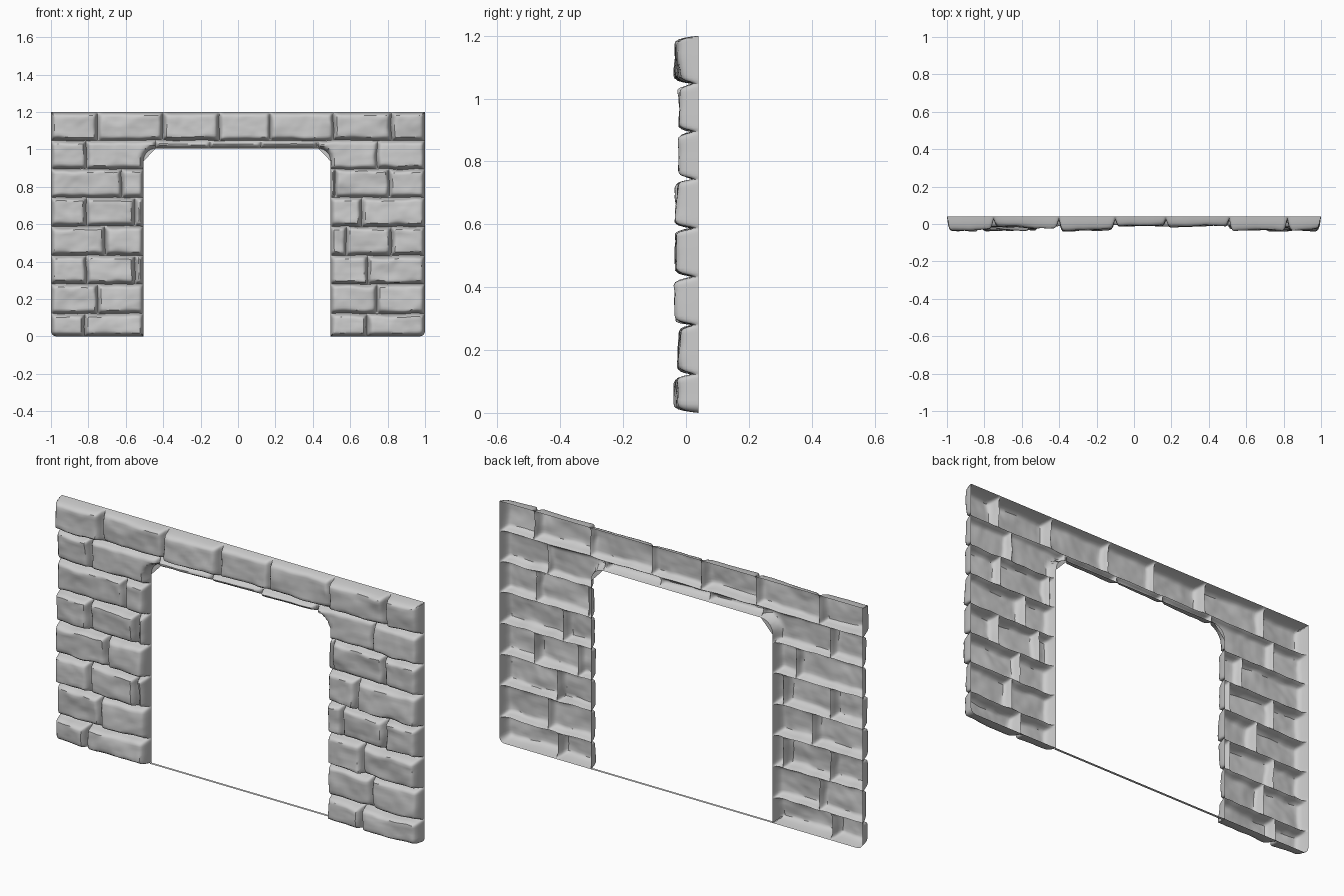
import bpy, bmesh, random
from math import hypot
from mathutils import Vector, noise

if "Cube" in bpy.data.objects:
    bpy.data.objects.remove(bpy.data.objects["Cube"])

random.seed(4)
BACK, GROOVE = 0.04, 0.022          # open back rim, bottom of mortar joints
L, R, TOP = -0.505, 0.495, 1.005    # doorway edges
ROWS = [0, 0.122, 0.28, 0.433, 0.588, 0.743, 0.895, 1.047, 1.2]


# Wall outline: rounded panel with a rounded doorway
def rounded_box(px, pz, hx, hz, r):
    qx, qz = abs(px) - hx + r, abs(pz) - hz + r
    return hypot(max(qx, 0), max(qz, 0)) + min(max(qx, qz), 0) - r


def outer(x, z):
    return -rounded_box(x, z - 2, 1, 2, 0.03)


def door(x, z):
    return rounded_box(x - (L + R) / 2, z + 1, (R - L) / 2, TOP + 1, 0.065)


def snap_inside(f, x, z):
    d, e = f(x, z), 1e-4
    if d >= 0:
        return x, z
    gx = (f(x + e, z) - f(x - e, z)) / (2 * e)
    gz = (f(x, z + e) - f(x, z - e)) / (2 * e)
    return x - d * gx, z - d * gz


def rise(d, r, p):
    return 1 - (1 - min(max(d / r, 0), 1)) ** p


def samples(a, b):
    edge = [0, 0.003, 0.007, 0.012, 0.019, 0.028]
    w = b - a
    if w < 0.066:
        return [a + w * t for t in (0, .06, .15, .28, .42, .58, .72, .85, .94, 1)]
    n = max(1, round((w - 0.056) / 0.014))
    mid = [a + 0.028 + (w - 0.056) * i / n for i in range(1, n)]
    return [a + e for e in edge] + mid + [b - e for e in reversed(edge)]


# One hollow, hewn brick face filling its cell; neighbours meet in the joint
def brick(bm, x0, x1, z0, z1, front):
    tx, tz = random.uniform(-.014, .014), random.uniform(-.012, .012)
    seed = random.uniform(0, 50)
    grid = []
    for z in samples(z0, z1):
        line = []
        for x in samples(x0, x1):
            px, pz = snap_inside(outer, x, z)
            px, pz = snap_inside(door, px, pz)
            d = max(0, min(outer(px, pz), door(px, pz), 1.2 - pz))
            # joint rounding on sides that are not the wall outline
            f = 1
            for dist, is_rim in ((x - x0, x0 in (-1, R)), (x1 - x, x1 in (1, L)),
                                 (z - z0, z0 in (0, TOP)), (z1 - z, z1 == 1.2)):
                if not is_rim:
                    r = 0.026 + 0.012 * noise.noise(Vector((x * 12, seed, z * 12)))
                    f *= rise(dist - 0.002, r, 3)
            y = front + tx * (x - x0 - (x1 - x0) / 2) / (x1 - x0) * 1.2
            y += tz * (z - (z0 + z1) / 2) / (z1 - z0)
            y += 0.007 * noise.noise(Vector((x * 9, seed, z * 14)))
            y += 0.003 * noise.noise(Vector((x * 25, seed, z * 35)))
            y = GROOVE + (max(y, -0.04) - GROOVE) * f
            y = BACK + (y - BACK) * rise(d, 0.034, 4)
            # slightly wandering joints
            k = 0.007 * min(1, d / 0.05)
            wx = k * noise.noise(Vector((px * 11, 3, pz * 11)))
            wz = k * noise.noise(Vector((px * 11, 9, pz * 11)))
            line.append(bm.verts.new((px + wx, y, pz + wz)))
        grid.append(line)
    for a, b in zip(grid, grid[1:]):
        for i in range(len(a) - 1):
            bm.faces.new((a[i], a[i + 1], b[i + 1], b[i]))


def finish(bm, name):
    bmesh.ops.remove_doubles(bm, verts=bm.verts, dist=0.0004)
    bmesh.ops.dissolve_degenerate(bm, edges=bm.edges, dist=0.0002)
    me = bpy.data.meshes.new(name)
    bm.to_mesh(me)
    bm.free()
    ob = bpy.data.objects.new(name, me)
    bpy.context.collection.objects.link(ob)
    bpy.ops.object.select_all(action='DESELECT')
    ob.select_set(True)
    bpy.context.view_layer.objects.active = ob
    bpy.ops.object.shade_smooth_by_angle(angle=0.7)


def course(bm, xs, z0, z1, fronts):
    for x0, x1, front in zip(xs, xs[1:], fronts):
        brick(bm, x0, x1, z0, z1, front)


# Side piers: vertical joints per course, bottom to top
LEFT = [[-.82], [-.75], [-.81, -.55], [-.71], [-.81, -.55], [-.62], [-.81]]
RIGHT = [[.69], [.745], [.69], [.58, .66], [.58, .82], [.52, .81], [.745]]
RIGHT[3], RIGHT[4] = [.58, .82], [.66]
LEFT[2], LEFT[3] = [-.81, -.55], [-.71]
# measured course order: the third and fourth right courses
RIGHT[2] = [.69]
FRONT = [-.034, -.02, -.03, -.032, -.03, -.02, -.02]
for name, joints, a, b in (("left_pier", LEFT, -1, L), ("right_pier", RIGHT, R, 1)):
    bm = bmesh.new()
    for i, js in enumerate(joints):
        lo, hi = a, b
        if i == 6:                      # top pier course wraps the doorway corner
            lo, hi = (-1, L + 0.065) if a == -1 else (R - 0.065, 1)
        xs = [lo] + js + [hi]
        fronts = [FRONT[i] + random.uniform(0, 0.014) for _ in xs]
        fronts[0 if a == -1 and i % 2 == 0 else len(js)] = FRONT[i]
        course(bm, xs, ROWS[i], ROWS[i + 1], fronts)
    finish(bm, name)

# Top course across the whole width
bm = bmesh.new()
course(bm, [-1, -.75, -.40, -.10, .17, .51, .82, 1], ROWS[7], 1.2,
       [-.03, -.016, -.033, -.01, -.012, -.031, -.027])
finish(bm, "top_course")

# Thin lintel strip over the doorway
bm = bmesh.new()
course(bm, [L + 0.065, -.15, .12, .42, R - 0.065], TOP, ROWS[7],
       [-.008, -.002, -.01, -.004])
finish(bm, "lintel")

# Narrow floor strip joining the piers
bm = bmesh.new()
bm.faces.new([bm.verts.new((x, y, 0)) for x, y in
              ((L, 0.026), (R, 0.026), (R, BACK), (L, BACK))])
finish(bm, "threshold")
